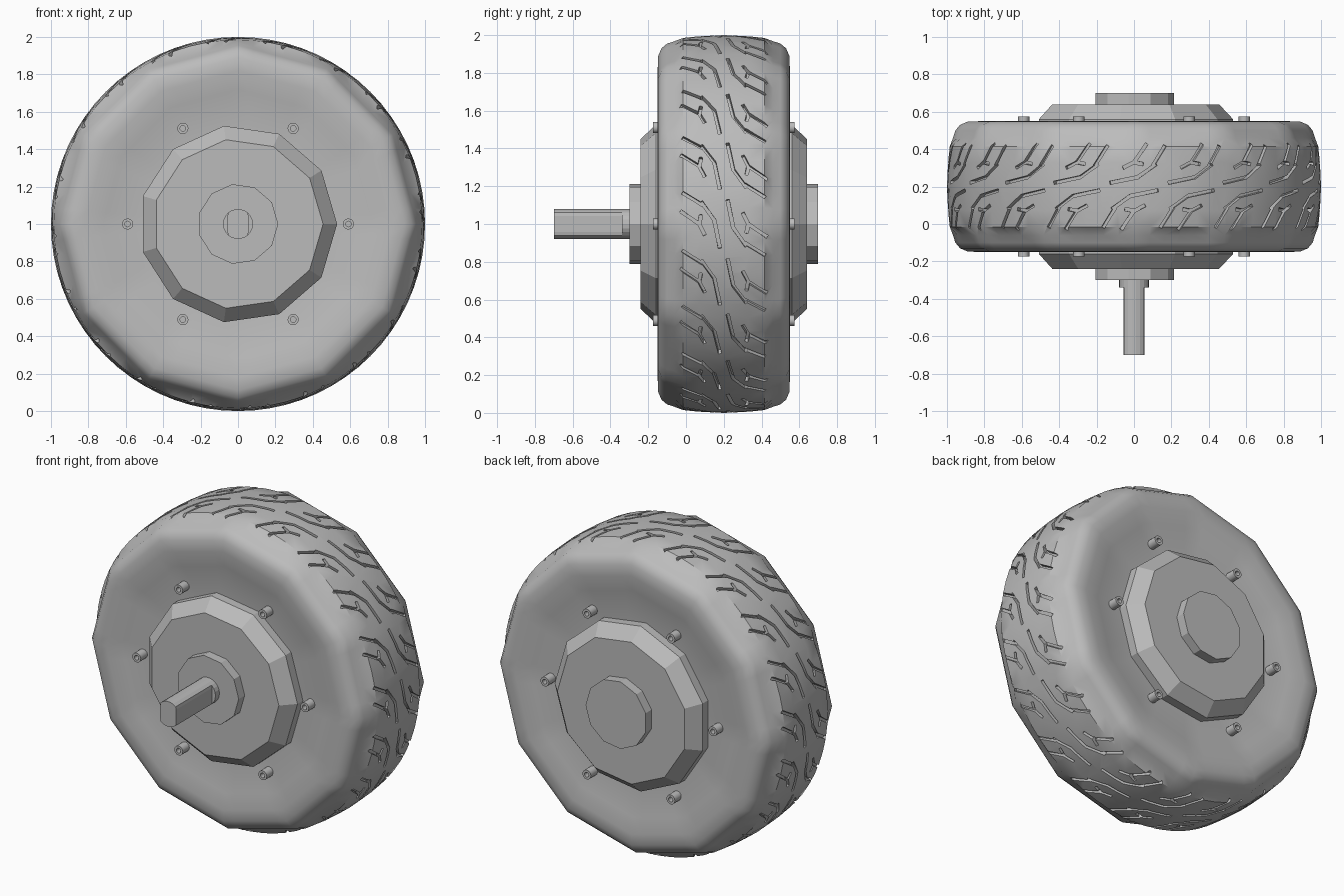
import bpy, bmesh
from math import sin, cos, pi, radians

if "Cube" in bpy.data.objects:
    bpy.data.objects.remove(bpy.data.objects["Cube"])

MID = 0.2       # axial middle of the wheel
AXLE_Z = 1.0

grey = bpy.data.materials.new("plain grey")
grey.use_nodes = True
grey.diffuse_color = (0.5, 0.5, 0.5, 1)
grey.node_tree.nodes["Principled BSDF"].inputs["Base Color"].default_value = (0.5, 0.5, 0.5, 1)


def finish(name, bm):
    bmesh.ops.recalc_face_normals(bm, faces=bm.faces)
    mesh = bpy.data.meshes.new(name)
    bm.to_mesh(mesh)
    bm.free()
    mesh.materials.append(grey)
    ob = bpy.data.objects.new(name, mesh)
    bpy.context.collection.objects.link(ob)
    return ob


def smooth(ob, angle):
    bpy.ops.object.select_all(action='DESELECT')
    ob.select_set(True)
    bpy.context.view_layer.objects.active = ob
    bpy.ops.object.shade_smooth_by_angle(angle=radians(angle))


def lathe(bm, profile, n, cx=0, cz=AXLE_Z, sides=0, half_flat=None):
    """Spin (radius, y, chordal) rows about the y axis and cap both ends."""
    rings = []
    for r, y, *chordal in profile:
        ring = []
        for i in range(n):
            a = 2 * pi * i / n
            k = r
            if sides and chordal and chordal[0]:
                step = 2 * pi / sides
                k = r * cos(step / 2) / cos(a % step - step / 2)
            x = k * cos(a)
            if half_flat:
                x = max(-half_flat, min(half_flat, x))
            ring.append(bm.verts.new((cx + x, y, cz + k * sin(a))))
        rings.append(ring)
    for p, q in zip(rings, rings[1:]):
        for i in range(n):
            j = (i + 1) % n
            bm.faces.new((p[i], p[j], q[j], q[i]))
    bm.faces.new(rings[0])
    bm.faces.new(rings[-1])


# Tyre: round crown, twelve-sided shoulders, dished side walls
half = [(0.45, 0.30, 1), (0.60, 0.31, 1), (0.72, 0.33, 1), (0.82, 0.35, 1),
        (0.89, 0.347, 1), (0.93, 0.33, 1), (0.955, 0.30, 1), (0.968, 0.26, 1),
        (0.985, 0.215, 0), (0.994, 0.13, 0)]
profile = [(r, MID - d, c) for r, d, c in half] + [(1.0, MID, 0)]
profile += [(r, MID + d, c) for r, d, c in reversed(half)]
bm = bmesh.new()
lathe(bm, profile, 72, sides=12)
tyre = finish("tyre", bm)

# Tread grooves: strokes of (along the rim, across the rim), repeated round the wheel
strokes = [[(-0.12, -0.12), (-0.02, -0.05), (0.13, -0.02)],
           [(-0.06, 0.10), (0.00, 0.13), (0.07, 0.23)],
           [(0.00, 0.13), (0.05, 0.12)],
           [(0.10, 0.11), (0.17, 0.22)]]
strokes += [[(-s, -d) for s, d in stroke] for stroke in strokes]
UNITS = 20


def groove(bm, stroke, turn, w=0.009):
    cols = []
    for i, (s, d) in enumerate(stroke):
        s0, d0 = stroke[max(i - 1, 0)]
        s1, d1 = stroke[min(i + 1, len(stroke) - 1)]
        length = ((s1 - s0) ** 2 + (d1 - d0) ** 2) ** 0.5
        ns, nd = -(d1 - d0) / length * w, (s1 - s0) / length * w
        col = []
        for side, r in ((1, 0.965), (1, 1.03), (-1, 1.03), (-1, 0.965)):
            a = turn + s + side * ns
            col.append(bm.verts.new((r * sin(a), MID + d + side * nd, AXLE_Z + r * cos(a))))
        cols.append(col)
    for p, q in zip(cols, cols[1:]):
        for i in range(4):
            j = (i + 1) % 4
            bm.faces.new((p[i], p[j], q[j], q[i]))
    bm.faces.new(cols[0])
    bm.faces.new(cols[-1])


bm = bmesh.new()
for unit in range(UNITS):
    for stroke in strokes:
        groove(bm, stroke, 2 * pi * unit / UNITS)
cutter = finish("groove_cutter", bm)
cutter.hide_render = True

cut = tyre.modifiers.new("tread", 'BOOLEAN')
cut.object = cutter
cut.operation = 'DIFFERENCE'
cut.solver = 'EXACT'
cut.use_self = True
bpy.context.view_layer.objects.active = tyre
bpy.ops.object.modifier_apply(modifier=cut.name)
bpy.data.objects.remove(cutter)
smooth(tyre, 35)

# Motor hub: eleven-sided covers with a boss on each side
bm = bmesh.new()
cover = [(0.215, 0.50), (0.215, 0.44), (0.455, 0.44), (0.53, 0.36), (0.53, 0.28)]
lathe(bm, [(r, MID - d) for r, d in cover] + [(r, MID + d) for r, d in reversed(cover)], 11)
finish("motor_hub", bm)

# Axle: round collar, then a shaft with two flats
bm = bmesh.new()
lathe(bm, [(0.08, -0.34), (0.08, -0.28)], 22)
finish("axle_collar", bm)
bm = bmesh.new()
lathe(bm, [(0.08, -0.70), (0.08, -0.28)], 22, half_flat=0.056)
finish("axle_shaft", bm)

# Ring of socket-head bolts on each side
bm = bmesh.new()
for side in (-1, 1):
    for i in range(6):
        a = i * pi / 3
        rows = [(0.015, 0.34), (0.015, 0.375), (0.03, 0.375), (0.03, 0.28)]
        lathe(bm, [(r, MID + side * d) for r, d in rows], 12,
              0.59 * cos(a), AXLE_Z + 0.59 * sin(a))
bolts = finish("cover_bolts", bm)
smooth(bolts, 40)
